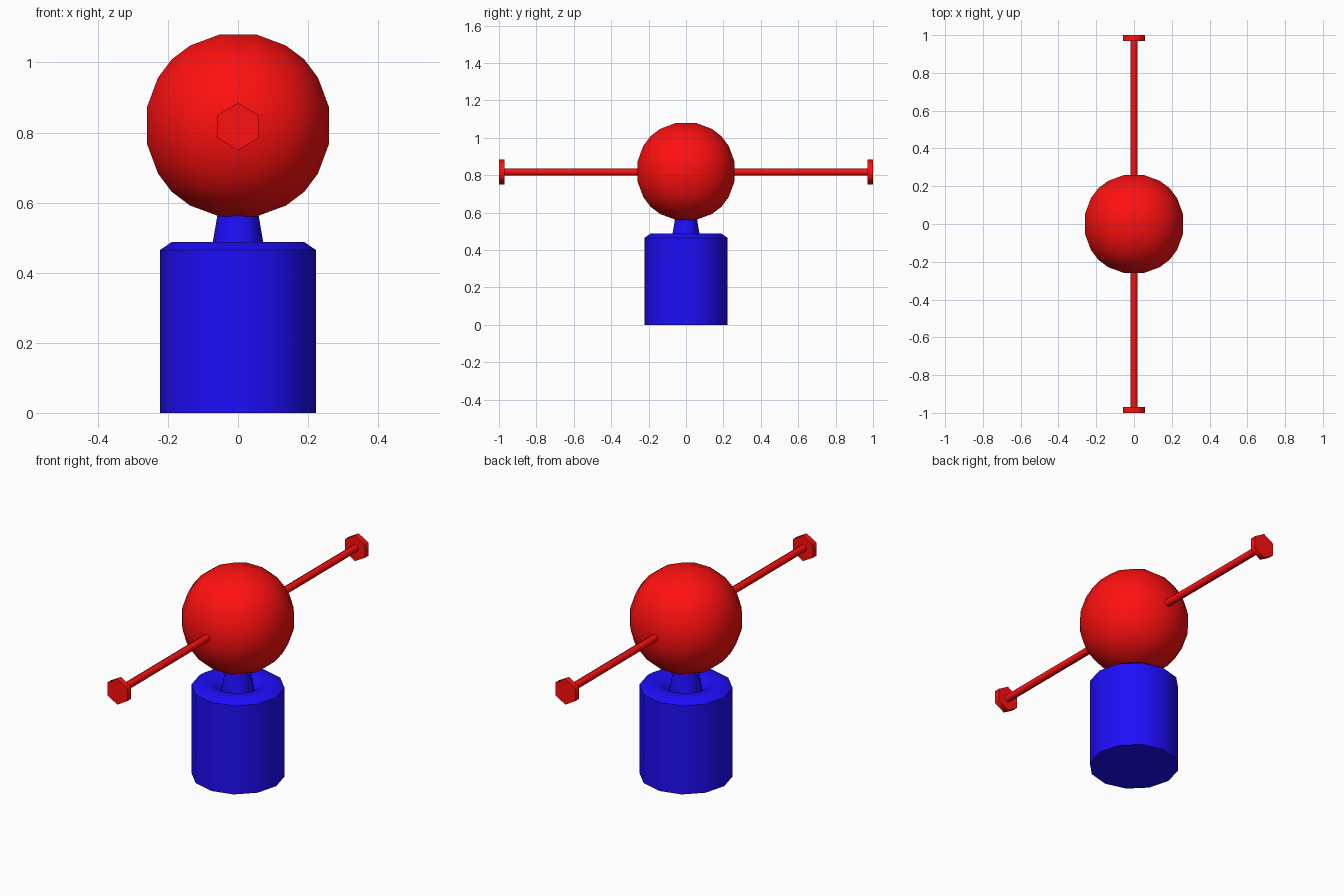
import bpy, bmesh, math
from mathutils import Matrix

if "Cube" in bpy.data.objects:
    bpy.data.objects.remove(bpy.data.objects["Cube"])


def material(name, color):
    m = bpy.data.materials.new(name)
    m.diffuse_color = color
    m.use_nodes = True
    m.node_tree.nodes["Principled BSDF"].inputs["Base Color"].default_value = m.diffuse_color
    return m


RED = material("red", (1.0, 0.005, 0.005, 1))
BLUE = material("blue", (0.013, 0.004, 0.95, 1))


def finish(bm, name, mat, angle):
    bmesh.ops.recalc_face_normals(bm, faces=bm.faces[:])
    me = bpy.data.meshes.new(name)
    bm.to_mesh(me)
    bm.free()
    me.materials.append(mat)
    ob = bpy.data.objects.new(name, me)
    bpy.context.collection.objects.link(ob)
    bpy.ops.object.select_all(action='DESELECT')
    ob.select_set(True)
    bpy.context.view_layer.objects.active = ob
    bpy.ops.object.shade_smooth_by_angle(angle=math.radians(angle))
    return ob


def lathe(name, profile, sides, mat, matrix=Matrix(), turn=0.0, angle=35):
    """Revolve (radius, height) points around z, cap both ends."""
    bm = bmesh.new()
    rings = []
    for r, h in profile:
        ring = []
        for i in range(sides):
            a = turn + 2 * math.pi * i / sides
            ring.append(bm.verts.new((r * math.cos(a), r * math.sin(a), h)))
        rings.append(ring)
    for lo, hi in zip(rings, rings[1:]):
        for i in range(sides):
            j = (i + 1) % sides
            bm.faces.new((lo[i], lo[j], hi[j], hi[i]))
    bm.faces.new(rings[0][::-1])
    bm.faces.new(rings[-1])
    bm.transform(matrix)
    return finish(bm, name, mat, angle)


# Base: bevelled drum with a dished top and a tapered neck
lathe("base", [(0.222, 0), (0.222, 0.465), (0.19, 0.487), (0.13, 0.487),
               (0.079, 0.445), (0.057, 0.575)], 12, BLUE, angle=46)

# Ball: cube grid projected onto a sphere
CENTER = 0.82
bm = bmesh.new()
bmesh.ops.create_cube(bm, size=2)
bmesh.ops.subdivide_edges(bm, edges=bm.edges[:], cuts=4, use_grid_fill=True)
for v in bm.verts:
    v.co = v.co.normalized() * 0.27
bm.transform(Matrix.Translation((0, 0, CENTER)))
finish(bm, "ball", RED, 60)

# Hexagonal rods with wide end caps, front and back
for label, sign in (("front", 1), ("back", -1)):
    m = Matrix.Translation((0, 0, 0.817)) @ Matrix.Rotation(sign * math.pi / 2, 4, 'X')
    lathe(label + "_rod", [(0.02, 0.2), (0.02, 0.975)], 6, RED, m, math.pi / 2, 62)
    lathe(label + "_end_cap", [(0.067, 0.97), (0.067, 1.0)], 6, RED, m, math.pi / 2, 62)
